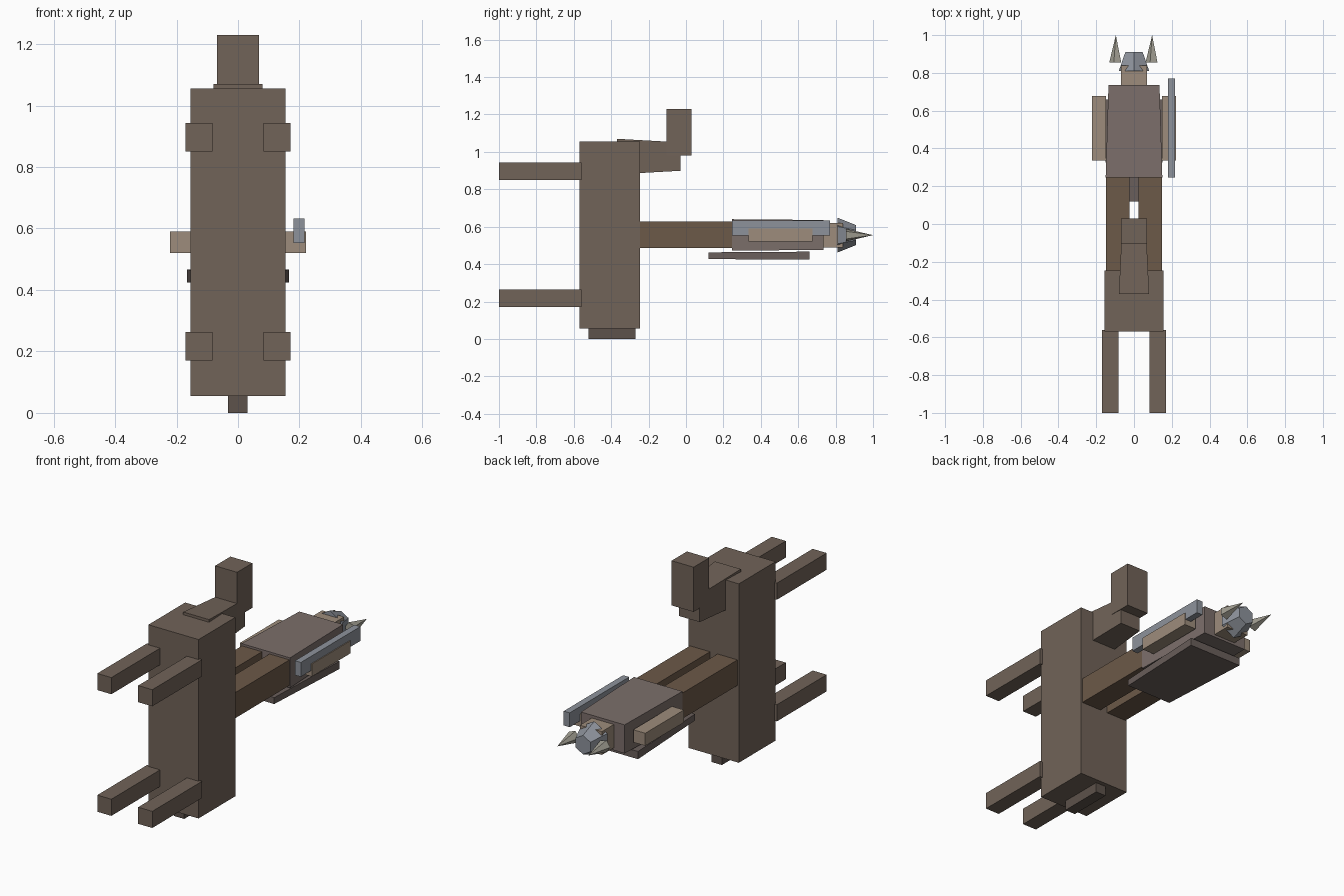
import bpy, bmesh, math
from mathutils import Matrix, Vector

if "Cube" in bpy.data.objects:
    bpy.data.objects.remove(bpy.data.objects["Cube"])


def mat(name, r, g, b):
    m = bpy.data.materials.new(name)
    m.diffuse_color = (r, g, b, 1)
    m.use_nodes = True
    m.node_tree.nodes["Principled BSDF"].inputs["Base Color"].default_value = m.diffuse_color
    return m


HIDE = mat("hide", 0.165, 0.125, 0.098)
TAIL = mat("tail_hair", 0.11, 0.085, 0.07)
TROUSERS = mat("trousers", 0.15, 0.10, 0.065)
TUNIC = mat("tunic", 0.20, 0.158, 0.145)
CLOAK = mat("cloak", 0.145, 0.115, 0.105)
SKIN = mat("skin", 0.34, 0.265, 0.20)
STEEL = mat("steel", 0.27, 0.29, 0.33)
HORN = mat("horn", 0.36, 0.345, 0.29)


def finish(name, bm, material):
    bmesh.ops.recalc_face_normals(bm, faces=bm.faces)
    me = bpy.data.meshes.new(name)
    bm.to_mesh(me)
    bm.free()
    me.materials.append(material)
    ob = bpy.data.objects.new(name, me)
    bpy.context.collection.objects.link(ob)
    return ob


def block(name, x, y, z, material, end=(1, 1)):
    """Box from (min, max) ranges; end scales its +y face in x and z."""
    bm = bmesh.new()
    bmesh.ops.create_cube(bm, size=1)
    mid = Vector([(r[0] + r[1]) / 2 for r in (x, y, z)])
    size = Vector([r[1] - r[0] for r in (x, y, z)])
    for v in bm.verts:
        if v.co.y > 0:
            v.co.x *= end[0]
            v.co.z *= end[1]
        v.co = v.co * size + mid
    return finish(name, bm, material)


def spike(name, sides, r1, r2, y0, y1, x, z, material, turn=0):
    """Cone or frustum pointing along +y."""
    bm = bmesh.new()
    bmesh.ops.create_cone(bm, cap_ends=True, segments=sides, radius1=r1,
                          radius2=r2, depth=y1 - y0)
    place = Matrix.Translation((x, (y0 + y1) / 2, z))
    bm.transform(place @ Matrix.Rotation(-math.pi / 2, 4, 'X') @ Matrix.Rotation(turn, 4, 'Z'))
    return finish(name, bm, material)


# Horse
block("horse_body", (-0.155, 0.155), (-0.57, -0.245), (0.055, 1.055), HIDE)
block("horse_neck", (-0.08, 0.08), (-0.37, -0.03), (0.88, 1.07), HIDE, (0.8, 0.8))
block("horse_head", (-0.068, 0.068), (-0.105, 0.03), (0.98, 1.23), HIDE)
block("horse_tail", (-0.033, 0.031), (-0.52, -0.27), (0, 0.06), TAIL)

# Limbs on both sides
for side, s in (("left", -1), ("right", 1)):
    def span(a, b):
        return tuple(sorted((s * a, s * b)))
    block(f"hind_leg_{side}", span(0.083, 0.17), (-1, -0.56), (0.17, 0.263), HIDE)
    block(f"front_leg_{side}", span(0.083, 0.17), (-1, -0.56), (0.85, 0.943), HIDE)
    block(f"rider_leg_{side}", span(0.023, 0.147), (-0.26, 0.25), (0.485, 0.628), TROUSERS)
    block(f"rider_arm_{side}", span(0.148, 0.222), (0.335, 0.677), (0.52, 0.59), SKIN)
    spike(f"helmet_horn_{side}", 5, 0.035, 0, 0.855, 1.0, s * 0.096, 0.555, HORN, math.pi / 2)

# Rider
block("rider_torso", (-0.15, 0.15), (0.245, 0.735), (0.472, 0.64), TUNIC, (0.9, 0.95))
block("rider_cloak", (-0.14, 0.14), (0.12, 0.66), (0.427, 0.463), CLOAK, (1.18, 1.2))
block("rider_head", (-0.068, 0.068), (0.73, 0.84), (0.49, 0.62), SKIN)
spike("helmet", 6, 0.093, 0.053, 0.81, 0.91, 0, 0.555, STEEL, 0)
block("blade", (0.18, 0.217), (0.245, 0.77), (0.552, 0.632), STEEL)
